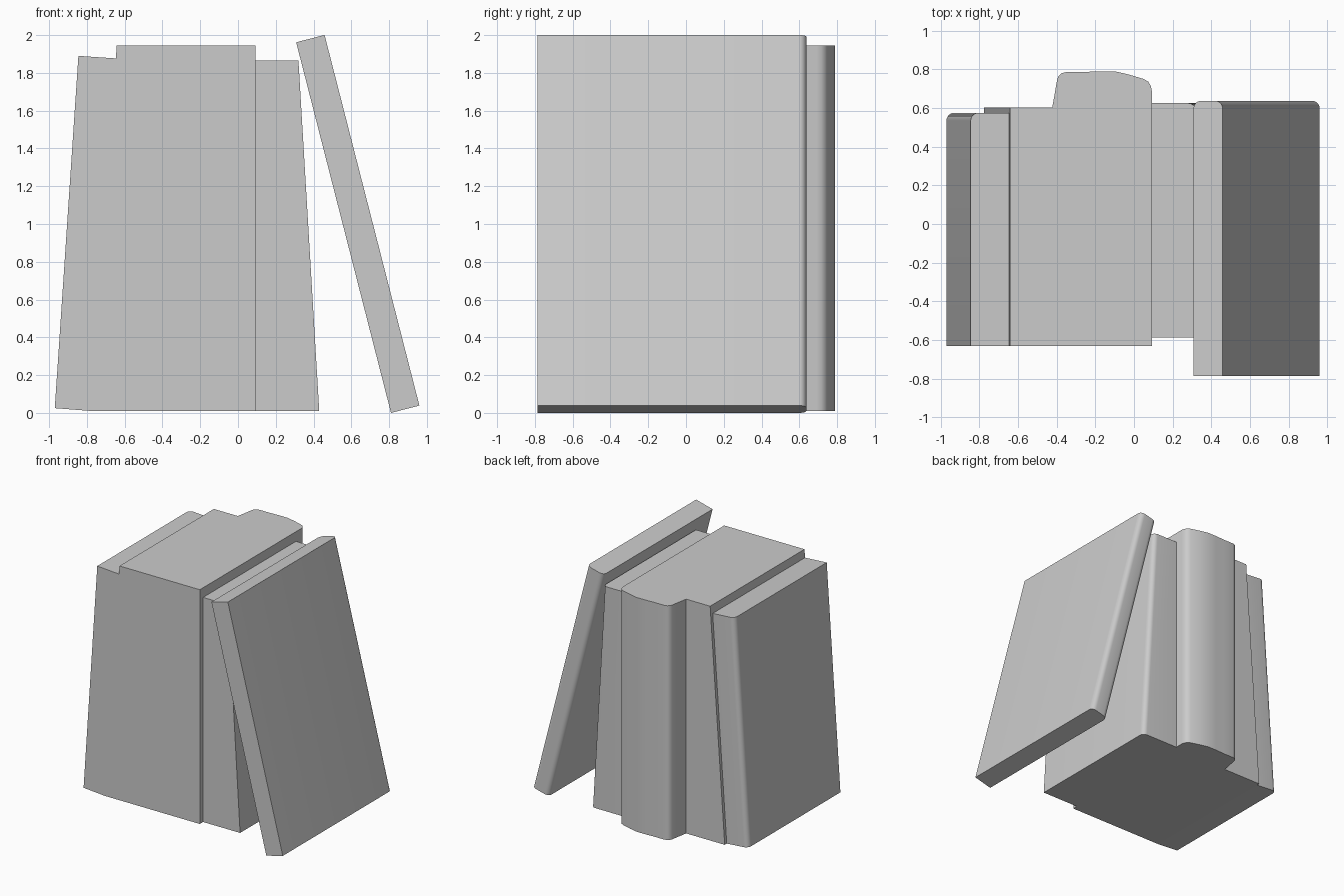
import bpy, bmesh, math

old = bpy.data.objects.get("Cube")
if old:
    bpy.data.objects.remove(old)

# One plain grey for everything
grey = bpy.data.materials.new("plain grey")
grey.use_nodes = True
COLOUR = (0.6, 0.6, 0.6, 1)
grey.diffuse_color = COLOUR
grey.node_tree.nodes["Principled BSDF"].inputs["Base Color"].default_value = COLOUR


def arc(cx, cy, r, start, steps=6):
    """Quarter circle, counter-clockwise from the start angle in degrees."""
    angles = [math.radians(start + 90 * i / steps) for i in range(steps + 1)]
    return [(cx + r * math.cos(a), cy + r * math.sin(a)) for a in angles]


def loft(name, outline, low, high):
    """Join a bottom and a top ring, both mapped from one counter-clockwise outline."""
    bm = bmesh.new()
    bottom = [bm.verts.new(low(x, y)) for x, y in outline]
    top = [bm.verts.new(high(x, y)) for x, y in outline]
    bm.faces.new(top)
    bm.faces.new(bottom[::-1])
    n = len(outline)
    for i in range(n):
        j = (i + 1) % n
        bm.faces.new((bottom[i], bottom[j], top[j], top[i]))
    mesh = bpy.data.meshes.new(name)
    bm.to_mesh(mesh)
    bm.free()
    mesh.materials.append(grey)
    obj = bpy.data.objects.new(name, mesh)
    bpy.context.collection.objects.link(obj)
    bpy.ops.object.select_all(action='DESELECT')
    obj.select_set(True)
    bpy.context.view_layer.objects.active = obj
    bpy.ops.object.shade_smooth_by_angle(angle=math.radians(35))
    return obj


# Leaning book on the -x side, with one rounded spine corner
left = [(-0.845, -0.63), (-0.645, -0.63), (-0.645, 0.575)] + arc(-0.805, 0.535, 0.04, 90)
loft("tilted_book", left,
     lambda x, y: (-0.97 + 0.975 * (x + 0.845), y, 0.025 - 0.075 * (x + 0.845)),
     lambda x, y: (x, y, 1.89 - 0.067 * (x + 0.845)))

# Wide middle book with a bulging spine; its -x side slopes
middle = [(-0.642, -0.63), (0.092, -0.63), (0.092, 0.69), (0.086, 0.717), (0.073, 0.737),
          (0.05, 0.75), (-0.03, 0.774), (-0.1, 0.79), (-0.18, 0.79), (-0.26, 0.786),
          (-0.35, 0.786), (-0.375, 0.78), (-0.391, 0.765), (-0.398, 0.745),
          (-0.41, 0.675), (-0.423, 0.602), (-0.642, 0.602)]
loft("middle_book", middle,
     lambda x, y: (-0.775 if x < -0.6 else x, y, 0.01),
     lambda x, y: (x, y, 1.945))

# Narrow book on the +x side, wider at the foot, rounded outer spine corner
right = [(0.09, -0.587), (0.32, -0.587)] + arc(0.28, 0.585, 0.04, 0) + [(0.09, 0.625)]
loft("wedge_book", right,
     lambda x, y: (x + (0.11 if x > 0.2 else 0), y, 0.01),
     lambda x, y: (x, y, 1.865))

# Thin book propped against the row, both spine corners rounded
prop = ([(0, -0.787), (0.155, -0.787)] + arc(0.115, 0.597, 0.04, 0)
        + arc(0.04, 0.597, 0.04, 90))
loft("propped_book", prop,
     lambda x, y: (0.81 + 0.97 * x, y, 0.25 * x),
     lambda x, y: (0.308 + 0.97 * x, y, 1.962 + 0.25 * x))
